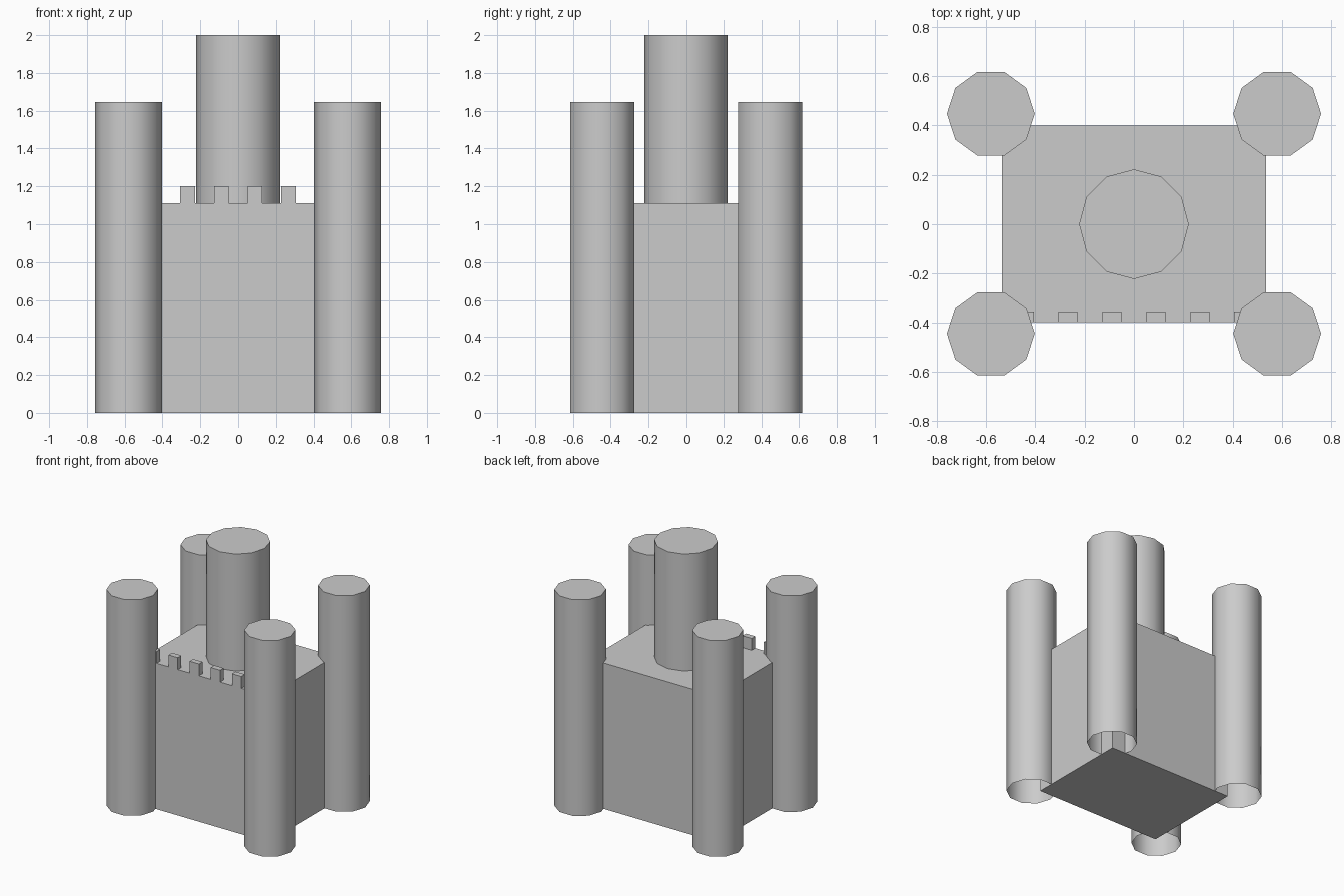
import bpy
import bmesh
from math import radians
from mathutils import Matrix

if "Cube" in bpy.data.objects:
    bpy.data.objects.remove(bpy.data.objects["Cube"])

# One stone colour for the whole castle
stone = bpy.data.materials.new("grey stone")
stone.use_nodes = True
GREY = (0.6, 0.6, 0.6, 1)
stone.diffuse_color = GREY
stone.node_tree.nodes["Principled BSDF"].inputs["Base Color"].default_value = GREY


def finish(name, bm, smooth=False):
    mesh = bpy.data.meshes.new(name)
    bm.to_mesh(mesh)
    bm.free()
    mesh.materials.append(stone)
    obj = bpy.data.objects.new(name, mesh)
    bpy.context.collection.objects.link(obj)
    if smooth:
        bpy.ops.object.select_all(action='DESELECT')
        obj.select_set(True)
        bpy.context.view_layer.objects.active = obj
        bpy.ops.object.shade_smooth_by_angle(angle=radians(40))
    return obj


def block(name, low, high):
    bm = bmesh.new()
    size = [b - a for a, b in zip(low, high)]
    centre = [(a + b) / 2 for a, b in zip(low, high)]
    bmesh.ops.create_cube(bm, size=1, matrix=Matrix.Translation(centre) @ Matrix.Diagonal((*size, 1)))
    return finish(name, bm)


def tower(name, x, y, bottom, top, radius, sides):
    """Round tower with a flat roof and an open base."""
    bm = bmesh.new()
    # Turned so that a corner points along +x
    place = Matrix.Translation((x, y, (bottom + top) / 2)) @ Matrix.Rotation(radians(90), 4, 'Z')
    bmesh.ops.create_cone(bm, cap_ends=True, segments=sides, radius1=radius, radius2=radius,
                          depth=top - bottom, matrix=place)
    base = [f for f in bm.faces if f.normal.z < -0.9]
    bmesh.ops.delete(bm, geom=base, context='FACES_ONLY')
    return finish(name, bm, smooth=True)


# Main hall and central keep
WALL_TOP = 1.11
block("main_hall", (-0.535, -0.4, 0), (0.535, 0.4, WALL_TOP))
tower("central_keep", 0, 0, WALL_TOP, 2.0, 0.222, 12)

# Corner towers
for side, x in (("left", 0.58), ("right", -0.58)):
    for end, y in (("front", -0.445), ("back", 0.447)):
        tower(f"{end}_{side}_tower", x, y, 0, 1.645, 0.178, 10)

# Battlements along the front wall
for i in range(6):
    x = (i - 2.5) * 0.178
    block(f"merlon_{i + 1}", (x - 0.039, -0.4, WALL_TOP), (x + 0.039, -0.357, 1.2))
